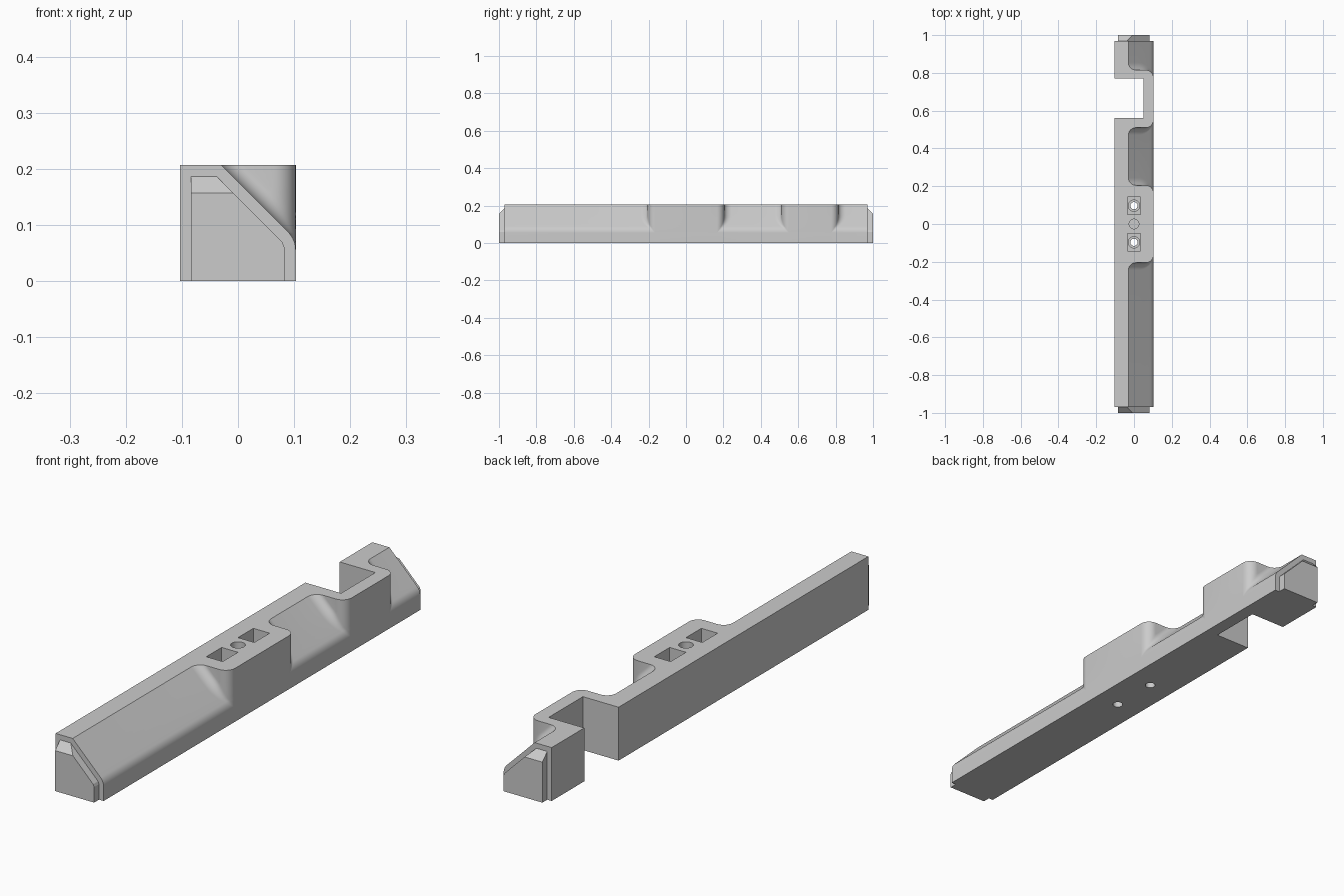
import bpy, bmesh
from math import sin, cos, acos, pi, radians
from mathutils import Matrix

cube = bpy.data.objects.get("Cube")
if cube:
    bpy.data.objects.remove(cube)

grey = bpy.data.materials.new("plain grey")
grey.use_nodes = True
grey.diffuse_color = (0.6, 0.6, 0.6, 1)
grey.node_tree.nodes["Principled BSDF"].inputs["Base Color"].default_value = (0.6, 0.6, 0.6, 1)

SIDE, TOP, END = 0.103, 0.207, 0.97   # half width, height, half length of the body
BLEND = 0.04                          # radius of the S-shaped blends
ROUND = 0.046                         # radius at the foot of the chamfer


def finish(bm, name):
    bmesh.ops.remove_doubles(bm, verts=bm.verts[:], dist=1e-5)
    bmesh.ops.recalc_face_normals(bm, faces=bm.faces[:])
    mesh = bpy.data.meshes.new(name)
    bm.to_mesh(mesh)
    bm.free()
    mesh.materials.append(grey)
    obj = bpy.data.objects.new(name, mesh)
    bpy.context.collection.objects.link(obj)
    return obj


def activate(obj):
    bpy.ops.object.select_all(action='DESELECT')
    obj.select_set(True)
    bpy.context.view_layer.objects.active = obj


def blend(depth, anchor, way, steps=9):
    """Points from the full side face into the chamfer: convex arc, then concave arc."""
    a = acos(max(0.0, 1 - depth / (2 * BLEND)))
    arc = [(BLEND * (1 - cos(a * i / steps)), BLEND * sin(a * i / steps)) for i in range(steps + 1)]
    run = 2 * BLEND * sin(a)
    pts = arc + [(depth - d, run - y) for d, y in reversed(arc)]
    return [(SIDE - d, anchor + way * y) for d, y in pts]


def row(x, z):
    """One height line of the grip side, from front to back."""
    d = SIDE - x
    pts = [(x, -END)]
    for low, high in ((-0.165, 0.165), (0.55, 0.775)):
        pts += reversed(blend(d, low, -1))
        pts += blend(d, high, 1)
    pts.append((x, END))
    return [(px, py, z) for px, py in pts]


# Body: lofted grip side
profile = [(SIDE, 0)]
for i in range(9):
    t = radians(45) * i / 8
    profile.append((SIDE - ROUND + ROUND * cos(t), 0.055 + ROUND * sin(t)))
x0, z0 = profile[-1]
for i in range(1, 11):
    s = (TOP - z0) * i / 10
    profile.append((x0 - s, z0 + s))

bm = bmesh.new()
grid = [[bm.verts.new(p) for p in row(x, z)] for x, z in profile]
for lower, upper in zip(grid, grid[1:]):
    for i in range(len(lower) - 1):
        bm.faces.new((lower[i], lower[i + 1], upper[i + 1], upper[i]))

# Body: back side with the square notch, then caps
outline = [(-SIDE, END), (-SIDE, 0.77), (0.05, 0.77), (0.05, 0.56), (-SIDE, 0.56), (-SIDE, -END)]
foot = [bm.verts.new((x, y, 0)) for x, y in outline]
head = [bm.verts.new((x, y, TOP)) for x, y in outline]
for i in range(len(outline) - 1):
    bm.faces.new((foot[i], foot[i + 1], head[i + 1], head[i]))
bm.faces.new(grid[-1] + head)
bm.faces.new(grid[0] + foot)
bm.faces.new([r[0] for r in grid] + [head[-1], foot[-1]])
bm.faces.new([r[-1] for r in grid] + [head[0], foot[0]])
body = finish(bm, "body")


def cut(shape):
    """Subtract a temporary cutter from the body."""
    cutter = finish(shape, "cutter")
    cutter.hide_render = True
    mod = body.modifiers.new("cut", 'BOOLEAN')
    mod.operation, mod.solver, mod.object = 'DIFFERENCE', 'EXACT', cutter
    activate(body)
    bpy.ops.object.modifier_apply(modifier=mod.name)
    bpy.data.objects.remove(cutter)


def cut_box(y, width, length, low, high):
    shape = bmesh.new()
    place = Matrix.Translation((0, y, (low + high) / 2)) @ Matrix.Diagonal((width, length, high - low, 1))
    bmesh.ops.create_cube(shape, size=1, matrix=place)
    cut(shape)


def cut_bore(y, radius, low, high):
    shape = bmesh.new()
    bmesh.ops.create_cone(shape, cap_ends=True, segments=32, radius1=radius, radius2=radius,
                          depth=high - low, matrix=Matrix.Translation((0, y, (low + high) / 2)))
    cut(shape)


# Screw pockets with through holes, and the round recess between them
for y in (-0.097, 0.097):
    cut_box(y, 0.07, 0.094, 0.1, 0.3)
    cut_bore(y, 0.03, 0.06, 0.15)
    cut_bore(y, 0.019, -0.1, 0.15)
cut_bore(0, 0.026, 0.12, 0.3)
activate(body)
bpy.ops.object.shade_smooth_by_angle(angle=radians(28))

# End plugs with a sloped upper lip
lip = 0.157
plug = [(-0.084, 0), (0.083, 0), (0.083, 0.06), (0.079, 0.07), (-0.008, lip),
        (-0.038, 0.187), (-0.084, 0.187), (-0.084, lip)]
for way, name in ((-1, "front_plug"), (1, "back_plug")):
    bm = bmesh.new()
    inner = [bm.verts.new((x, way * 0.95, z)) for x, z in plug]
    outer = [bm.verts.new((x, way * (1 - max(0, z - lip)), z)) for x, z in plug]
    n = len(plug)
    for i in range(n):
        j = (i + 1) % n
        bm.faces.new((inner[i], inner[j], outer[j], outer[i]))
    bm.faces.new(inner)
    bm.faces.new(outer[:5] + outer[7:])
    bm.faces.new(outer[4:])
    finish(bm, name)
